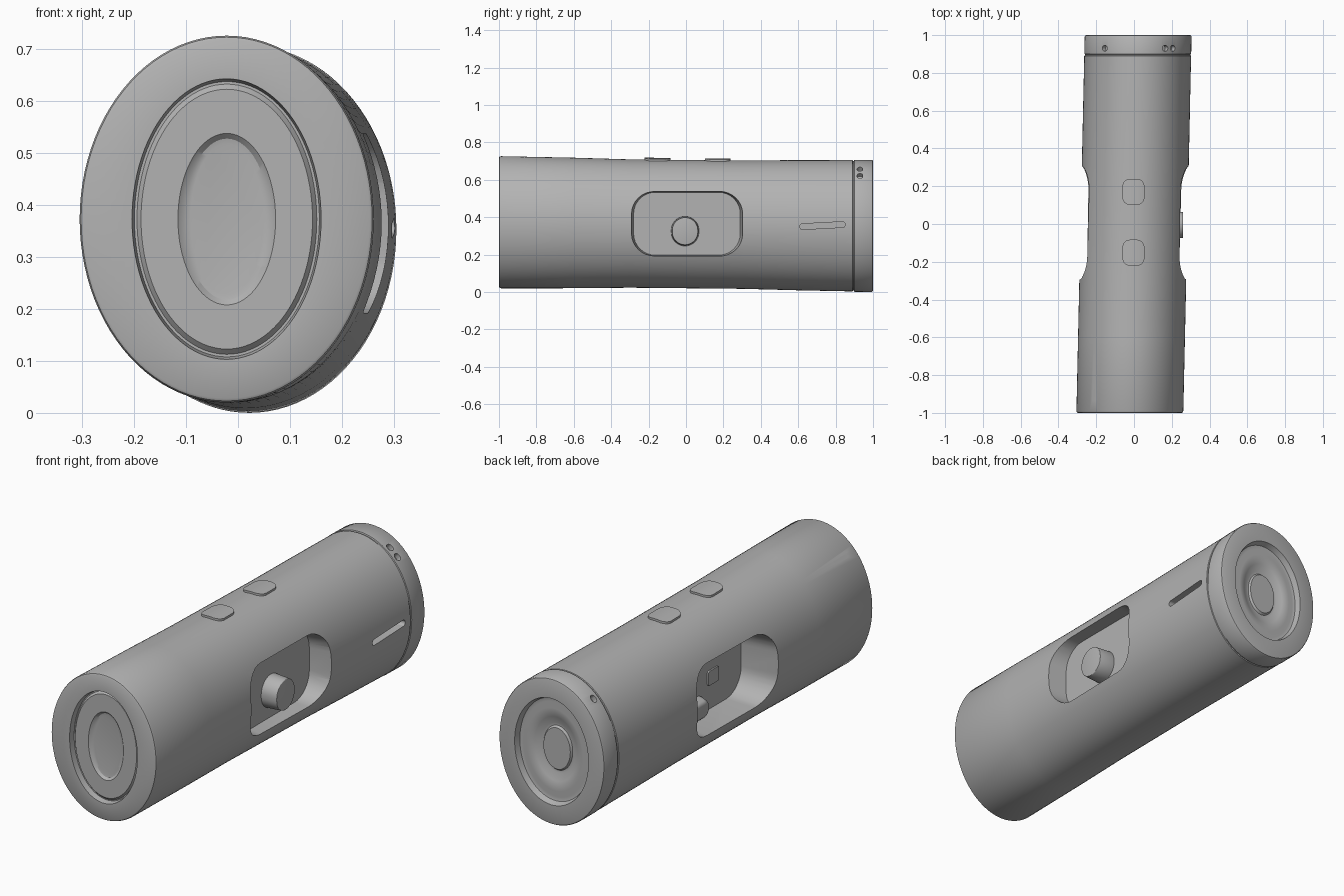
import bpy, bmesh, math
from mathutils import Matrix, Vector

cube = bpy.data.objects.get("Cube")
if cube:
    bpy.data.objects.remove(cube, do_unlink=True)

grey = bpy.data.materials.new("matte grey")
grey.use_nodes = True
COLOUR = (0.45, 0.45, 0.45, 1)
grey.diffuse_color = COLOUR
bsdf = next(n for n in grey.node_tree.nodes if n.type == 'BSDF_PRINCIPLED')
bsdf.inputs["Base Color"].default_value = COLOUR
bsdf.inputs["Roughness"].default_value = 0.7

SEG = 96
RX, RZ = 0.283, 0.353
parts = []


def finish(name, bm):
    bmesh.ops.recalc_face_normals(bm, faces=bm.faces)
    mesh = bpy.data.meshes.new(name)
    bm.to_mesh(mesh)
    bm.free()
    mesh.materials.append(grey)
    ob = bpy.data.objects.new(name, mesh)
    bpy.context.scene.collection.objects.link(ob)
    return ob


def loft(name, rows):
    """Closed stack of ovals (y, half width, half height) along the slanted axis."""
    bm = bmesh.new()
    rings = []
    for y, rx, rz in rows:
        cx, cz = 0.022 * y, 0.363 - 0.01 * y
        rings.append([bm.verts.new((cx + rx * math.cos(2 * math.pi * i / SEG), y,
                                    cz + rz * math.sin(2 * math.pi * i / SEG)))
                      for i in range(SEG)])
    for a, b in zip(rings, rings[1:]):
        for i in range(SEG):
            j = (i + 1) % SEG
            bm.faces.new((a[i], a[j], b[j], b[i]))
    bm.faces.new(rings[0])
    bm.faces.new(rings[-1])
    return finish(name, bm)


def prism(name, hu, hv, r, height, matrix, taper=1.0, steps=8):
    """Rounded rectangle extruded along local z from 0 to height."""
    outline = []
    for k, (sx, sy) in enumerate(((1, 1), (-1, 1), (-1, -1), (1, -1))):
        for s in range(steps + 1):
            a = math.pi / 2 * (k + s / steps)
            outline.append((sx * (hu - r) + r * math.cos(a), sy * (hv - r) + r * math.sin(a)))
    bm = bmesh.new()
    low = [bm.verts.new((x, y, 0)) for x, y in outline]
    top = [bm.verts.new((x * taper, y * taper, height)) for x, y in outline]
    n = len(outline)
    bm.faces.new(low)
    bm.faces.new(top)
    for i in range(n):
        bm.faces.new((low[i], low[(i + 1) % n], top[(i + 1) % n], top[i]))
    bmesh.ops.remove_doubles(bm, verts=bm.verts, dist=1e-5)
    bm.transform(matrix)
    return finish(name, bm)


def apply_mods(ob):
    dg = bpy.context.evaluated_depsgraph_get()
    mesh = bpy.data.meshes.new_from_object(ob.evaluated_get(dg))
    ob.modifiers.clear()
    ob.data = mesh


def boolean(ob, tool, operation):
    mod = ob.modifiers.new("cut", 'BOOLEAN')
    mod.operation, mod.object, mod.solver = operation, tool, 'EXACT'
    apply_mods(ob)
    bpy.data.objects.remove(tool, do_unlink=True)


def bevel(ob, width):
    mod = ob.modifiers.new("bevel", 'BEVEL')
    mod.width, mod.segments = width, 3
    mod.limit_method, mod.angle_limit = 'ANGLE', math.radians(40)
    apply_mods(ob)


def sideways(x, y, z, side=1):
    """Local z points to +x or -x, local y stays up."""
    rot = Matrix(((0, 0, side), (side, 0, 0), (0, 1, 0))).to_4x4()
    return Matrix.Translation((x, y, z)) @ rot


# Body with the recessed oval ends and the cap seam
body = loft("body", [
    (-0.970, 0.07, 0.145), (-0.972, 0.082, 0.155), (-0.982, 0.094, 0.165),
    (-0.982, 0.165, 0.25), (-0.972, 0.173, 0.26), (-0.972, 0.178, 0.265),
    (-1.0, 0.182, 0.27), (-1.0, RX - 0.008, RZ - 0.008), (-0.997, RX - 0.003, RZ - 0.003),
    (-0.99, RX, RZ), (-0.6, RX, RZ - 0.004), (-0.3, RX, RZ - 0.010),
    (0.3, RX, RZ - 0.010), (0.6, RX, RZ - 0.005), (0.890, RX, RZ - 0.002),
    (0.892, RX - 0.004, RZ - 0.006), (0.898, RX - 0.004, RZ - 0.006), (0.900, RX, RZ),
    (0.993, RX, RZ), (0.998, RX - 0.003, RZ - 0.003), (1.0, RX - 0.008, RZ - 0.008),
    (1.0, 0.198, 0.258), (0.972, 0.190, 0.248), (0.968, 0.175, 0.23), (0.975, 0.15, 0.20),
    (0.965, 0.115, 0.155), (0.95, 0.09, 0.12), (0.95, 0.078, 0.108),
    (0.96, 0.072, 0.10)])

# Side pockets: shallow on one side, deep on the other
for side, floor in ((1, 0.18), (-1, 0.10)):
    cutter = prism("pocket_cutter", 0.285, 0.168, 0.115, 0.32 - floor,
                   sideways(side * floor, 0.005, 0.365, side), 1.06)
    boolean(body, cutter, 'DIFFERENCE')

# Slot behind the right-hand pocket
slot = prism("slot_cutter", 0.122, 0.015, 0.0149, 0.2,
             sideways(0.255, 0.73, 0.355) @ Matrix.Rotation(math.radians(3), 4, 'Z'))
boolean(body, slot, 'DIFFERENCE')

# Small round holes near both ends
for x, y in ((-0.155, 0.93), (0.165, 0.93), (0.205, 0.93), (-0.21, -0.92)):
    dx = (x - 0.022 * y) / RX
    z = 0.363 - 0.01 * y + RZ * math.sqrt(1 - dx * dx)
    normal = Vector((dx / RX, 0, math.sqrt(1 - dx * dx) / RZ)).normalized()
    m = (Matrix.Translation(Vector((x, y, z)) - normal * 0.025)
         @ normal.to_track_quat('Z', 'Y').to_matrix().to_4x4())
    boolean(body, prism("hole_cutter", 0.015, 0.018, 0.0149, 0.06, m), 'DIFFERENCE')
parts.append(body)

# Two raised buttons that follow the curve of the top
for name, y in (("front_button", -0.152), ("rear_button", 0.17)):
    button = prism(name, 0.058, 0.069, 0.04, 0.15,
                   Matrix.Translation((-0.003, y, 0.65)))
    skin = loft("button_skin", [(-0.4, RX + 0.002, RZ), (0.4, RX + 0.002, RZ)])
    boolean(button, skin, 'INTERSECT')
    parts.append(button)

# Round knob in the shallow pocket
knob = prism("knob", 0.075, 0.08, 0.0749, 0.095, sideways(0.165, -0.005, 0.325), 0.92, 12)
bevel(knob, 0.02)
parts.append(knob)

# Low pad and small plate inside the deep pocket
pad = prism("inner_pad", 0.10, 0.05, 0.045, 0.06, sideways(-0.09, 0.11, 0.245, -1), 0.8)
bevel(pad, 0.015)
parts.append(pad)
parts.append(prism("inner_plate", 0.04, 0.035, 0.008, 0.018,
                   sideways(-0.09, -0.06, 0.35, -1)))

# Smooth shading with crisp edges
for ob in bpy.context.selected_objects:
    ob.select_set(False)
for ob in parts:
    ob.select_set(True)
bpy.context.view_layer.objects.active = body
bpy.ops.object.shade_smooth_by_angle(angle=math.radians(32))
